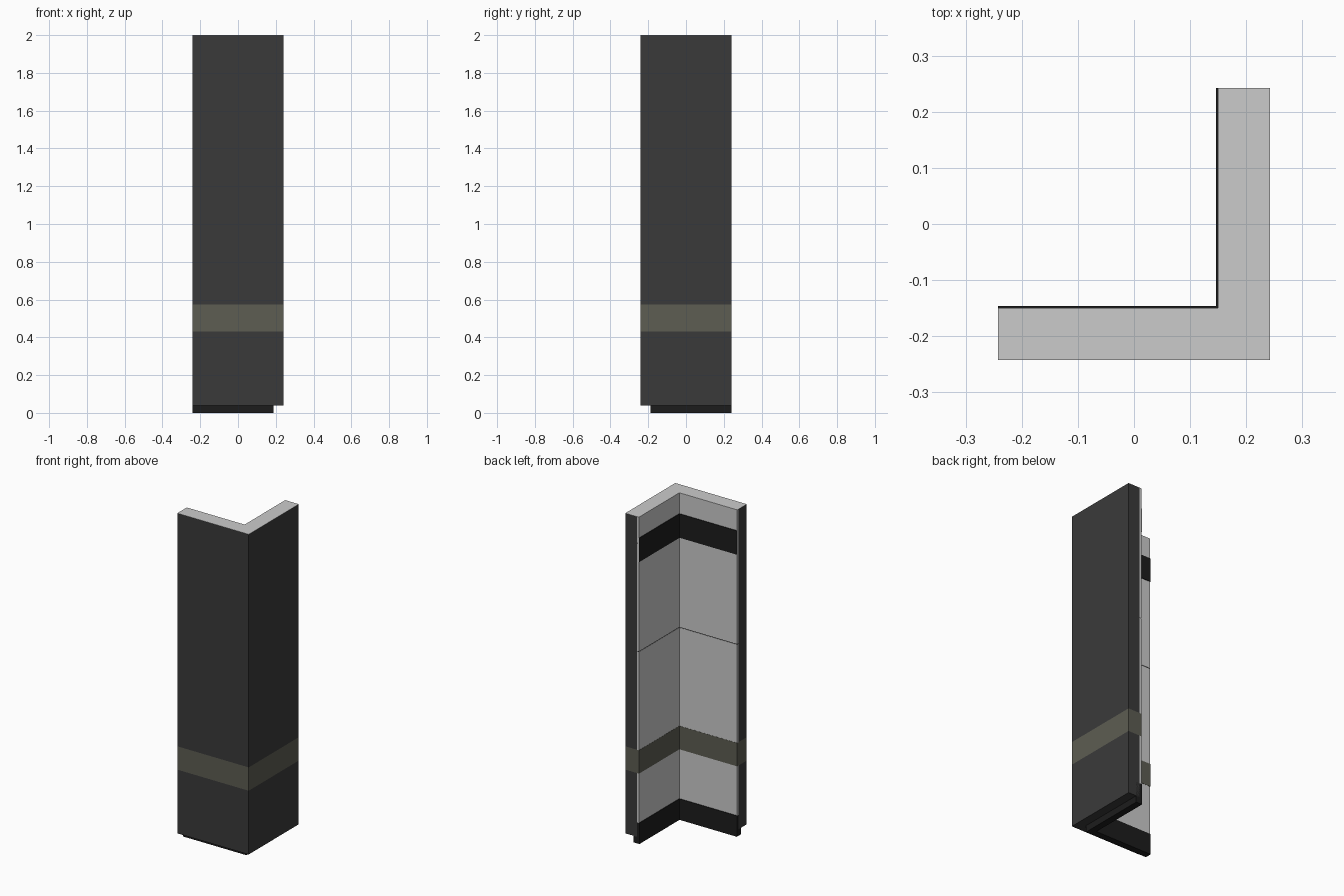
import bpy, bmesh

if "Cube" in bpy.data.objects:
    bpy.data.objects.remove(bpy.data.objects["Cube"])

END = 0.242  # leg length from the centre


def material(name, rgb):
    m = bpy.data.materials.new(name)
    m.diffuse_color = (*rgb, 1)
    m.use_nodes = True
    m.node_tree.nodes["Principled BSDF"].inputs["Base Color"].default_value = m.diffuse_color
    return m


dark = material("dark_cladding", (0.042, 0.042, 0.042))
black = material("black_trim", (0.012, 0.012, 0.012))
olive = material("olive_stripe", (0.11, 0.11, 0.085))


def corner(name, outer, inner, z0, z1, mat=None):
    """L-shaped prism between an outer and an inner offset."""
    pts = [(-END, -outer), (outer, -outer), (outer, END),
           (inner, END), (inner, -inner), (-END, -inner)]
    bm = bmesh.new()
    face = bm.faces.new([bm.verts.new((x, y, z0)) for x, y in pts])
    top = bmesh.ops.extrude_face_region(bm, geom=[face])["geom"]
    bmesh.ops.translate(bm, vec=(0, 0, z1 - z0),
                        verts=[v for v in top if isinstance(v, bmesh.types.BMVert)])
    bmesh.ops.recalc_face_normals(bm, faces=bm.faces[:])
    me = bpy.data.meshes.new(name)
    bm.to_mesh(me)
    bm.free()
    ob = bpy.data.objects.new(name, me)
    bpy.context.collection.objects.link(ob)
    if mat:
        me.materials.append(mat)
    return ob


# Outer cladding in sections, with the coloured stripe wrapped round it
corner("lower_cladding", 0.242, 0.163, 0.04, 0.43, dark)
corner("outer_stripe", 0.242, 0.163, 0.43, 0.573, olive)
corner("upper_cladding", 0.242, 0.163, 0.573, 1.999, dark)
corner("top_cap", 0.242, 0.15, 1.999, 2.0)

# Inner wall panels, with a thin seam between the upper two
corner("lower_panel", 0.163, 0.15, 0.128, 0.43)
corner("inner_stripe", 0.163, 0.149, 0.43, 0.573, olive)
corner("middle_panel", 0.163, 0.15, 0.573, 1.175)
corner("seam", 0.163, 0.152, 1.175, 1.179, black)
corner("upper_panel", 0.163, 0.15, 1.179, 1.999)

# Raised dark trims
corner("skirting", 0.187, 0.146, 0.0, 0.128, black)
corner("upper_trim", 0.163, 0.146, 1.727, 1.873, black)
